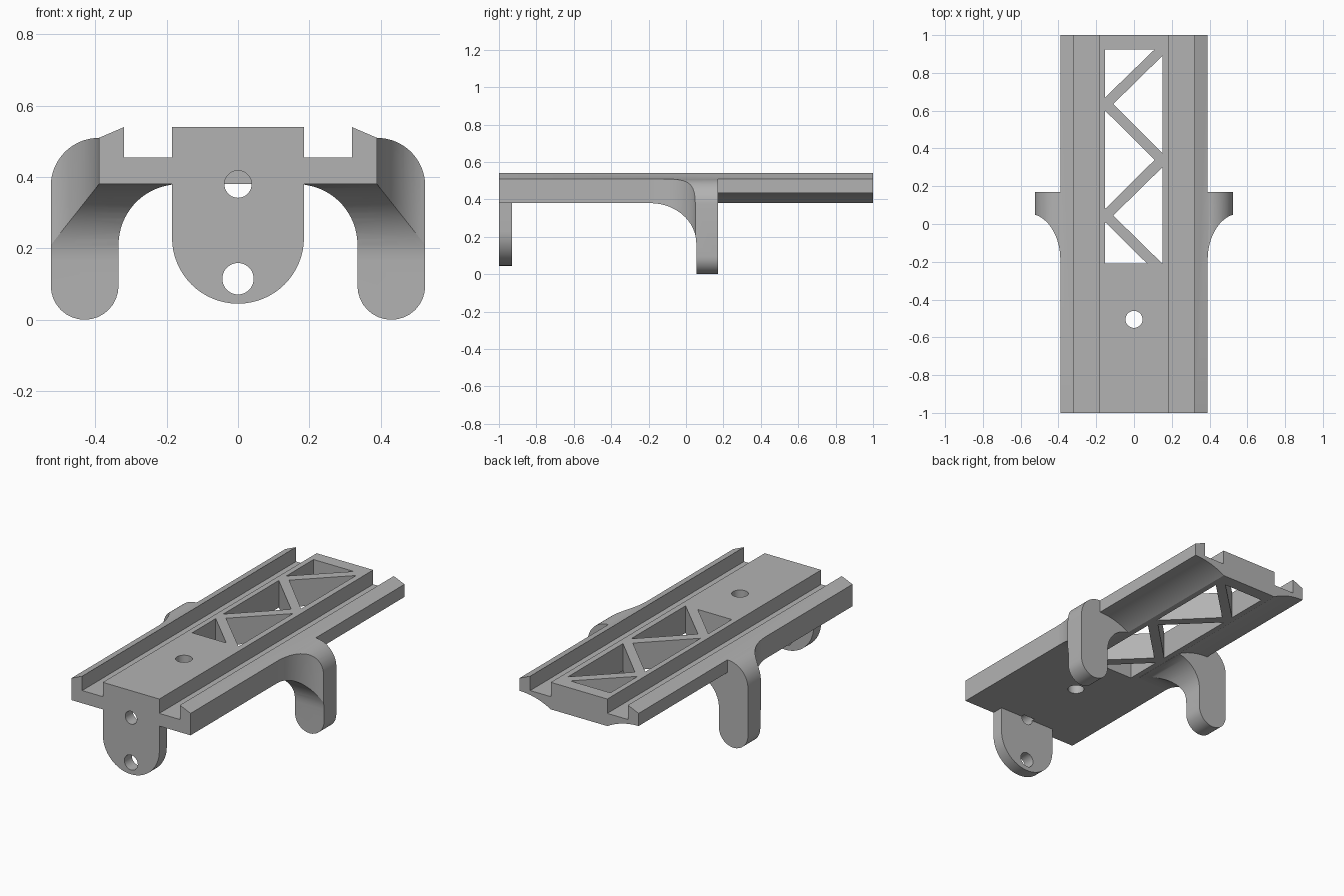
import bpy
import bmesh
from math import sin, cos, pi, radians

if "Cube" in bpy.data.objects:
    bpy.data.objects.remove(bpy.data.objects["Cube"], do_unlink=True)

grey = bpy.data.materials.new("plain grey")
grey.use_nodes = True
colour = (0.45, 0.45, 0.45, 1)
grey.diffuse_color = colour
grey.node_tree.nodes["Principled BSDF"].inputs["Base Color"].default_value = colour


def arc(cx, cy, rx, ry, start, end, steps=16):
    """Points on an ellipse between two angles in degrees."""
    angles = [radians(start + (end - start) * i / steps) for i in range(steps + 1)]
    return [(cx + rx * cos(a), cy + ry * sin(a)) for a in angles]


def circle(cx, cy, r):
    return arc(cx, cy, r, r, 0, 360, 40)[:-1]


def prism(name, outline, axis, low, high):
    """Extrude a flat outline along one axis."""
    place = {"X": lambda u, v: (low, u, v),
             "Y": lambda u, v: (u, low, v),
             "Z": lambda u, v: (u, v, low)}[axis]
    bm = bmesh.new()
    face = bm.faces.new([bm.verts.new(place(u, v)) for u, v in outline])
    result = bmesh.ops.extrude_face_region(bm, geom=[face])
    moved = [g for g in result["geom"] if isinstance(g, bmesh.types.BMVert)]
    shift = [high - low if a == axis else 0 for a in "XYZ"]
    bmesh.ops.translate(bm, verts=moved, vec=shift)
    bmesh.ops.recalc_face_normals(bm, faces=bm.faces)
    mesh = bpy.data.meshes.new(name)
    bm.to_mesh(mesh)
    bm.free()
    mesh.materials.append(grey)
    obj = bpy.data.objects.new(name, mesh)
    bpy.context.collection.objects.link(obj)
    return obj


def apply(obj, modifier):
    bpy.context.view_layer.objects.active = obj
    bpy.ops.object.modifier_apply(modifier=modifier.name)


def combine(obj, other, operation):
    """Apply a boolean and remove the other solid."""
    mod = obj.modifiers.new("boolean", "BOOLEAN")
    mod.operation = operation
    mod.solver = "EXACT"
    mod.object = other
    apply(obj, mod)
    bpy.data.objects.remove(other, do_unlink=True)


def mirror(obj):
    apply(obj, obj.modifiers.new("mirror", "MIRROR"))


# Long grooved rail body
half = [(0.39, 0.38), (0.39, 0.51), (0.32, 0.54), (0.32, 0.455), (0.185, 0.455), (0.185, 0.54)]
body = prism("rail_body", half + [(-x, z) for x, z in reversed(half)], "Y", -1, 1)

# Hollowed underside edges on the rear part
scoop = prism("scoop", arc(0.39, 0.025, 0.41, 0.41, 90, 122) +
              [(0.17, 0.3), (0.45, 0.3), (0.45, 0.435)], "Y", 0.17, 1.1)
mirror(scoop)
combine(body, scoop, "DIFFERENCE")

# Hooked side legs, blended into the body at the front
leg_outline = ([(0.2, 0.42), (0.35, 0.42), (0.35, 0.51)] +
               arc(0.39, 0.375, 0.135, 0.135, 90, 0) +
               arc(0.43, 0.095, 0.095, 0.095, 0, -180) +
               arc(0.165, 0.21, 0.17, 0.17, 0, 83))
legs = prism("side_legs", leg_outline, "Y", -0.185, 0.17)
under = prism("under_fillet", arc(-0.19, 0.165, 0.245, 0.215, 90, 0) +
              [(0.055, -0.1), (-0.3, -0.1), (-0.3, 0.38)], "X", 0.1, 0.7)
combine(legs, under, "DIFFERENCE")
side = prism("side_fillet", arc(0.56, -0.19, 0.17, 0.245, 180, 90) +
             [(0.7, 0.055), (0.7, -0.3), (0.39, -0.3)], "Z", -0.1, 0.7)
combine(legs, side, "DIFFERENCE")
mirror(legs)
combine(body, legs, "UNION")

# Round-ended front tongue
tongue = prism("front_tongue", [(-0.185, 0.42)] +
               arc(0, 0.23, 0.185, 0.185, 180, 360, 32) + [(0.185, 0.42)], "Y", -1, -0.93)
combine(body, tongue, "UNION")

# Bolt holes
for u, v, r, axis, low, high in [(0, 0.115, 0.044, "Y", -1.1, -0.8),
                                 (0, 0.38, 0.038, "Y", -1.1, -0.91),
                                 (0, -0.505, 0.045, "Z", 0.3, 0.7)]:
    combine(body, prism("hole", circle(u, v, r), axis, low, high), "DIFFERENCE")

# Triangular openings that leave zigzag struts
windows = [[(-0.153, 0.925), (0.11, 0.925), (-0.153, 0.67)],
           [(0.15, 0.89), (0.15, 0.375), (-0.11, 0.635)],
           [(-0.153, 0.6), (-0.153, 0.08), (0.11, 0.34)],
           [(0.15, 0.3), (0.15, -0.21), (-0.11, 0.045)],
           [(-0.153, 0.01), (-0.153, -0.21), (0.07, -0.21)]]
for window in windows:
    combine(body, prism("window", window, "Z", 0.3, 0.7), "DIFFERENCE")

# Smooth the curves and keep the edges sharp
bpy.ops.object.select_all(action="DESELECT")
body.select_set(True)
bpy.context.view_layer.objects.active = body
bpy.ops.object.shade_smooth_by_angle(angle=radians(25))
